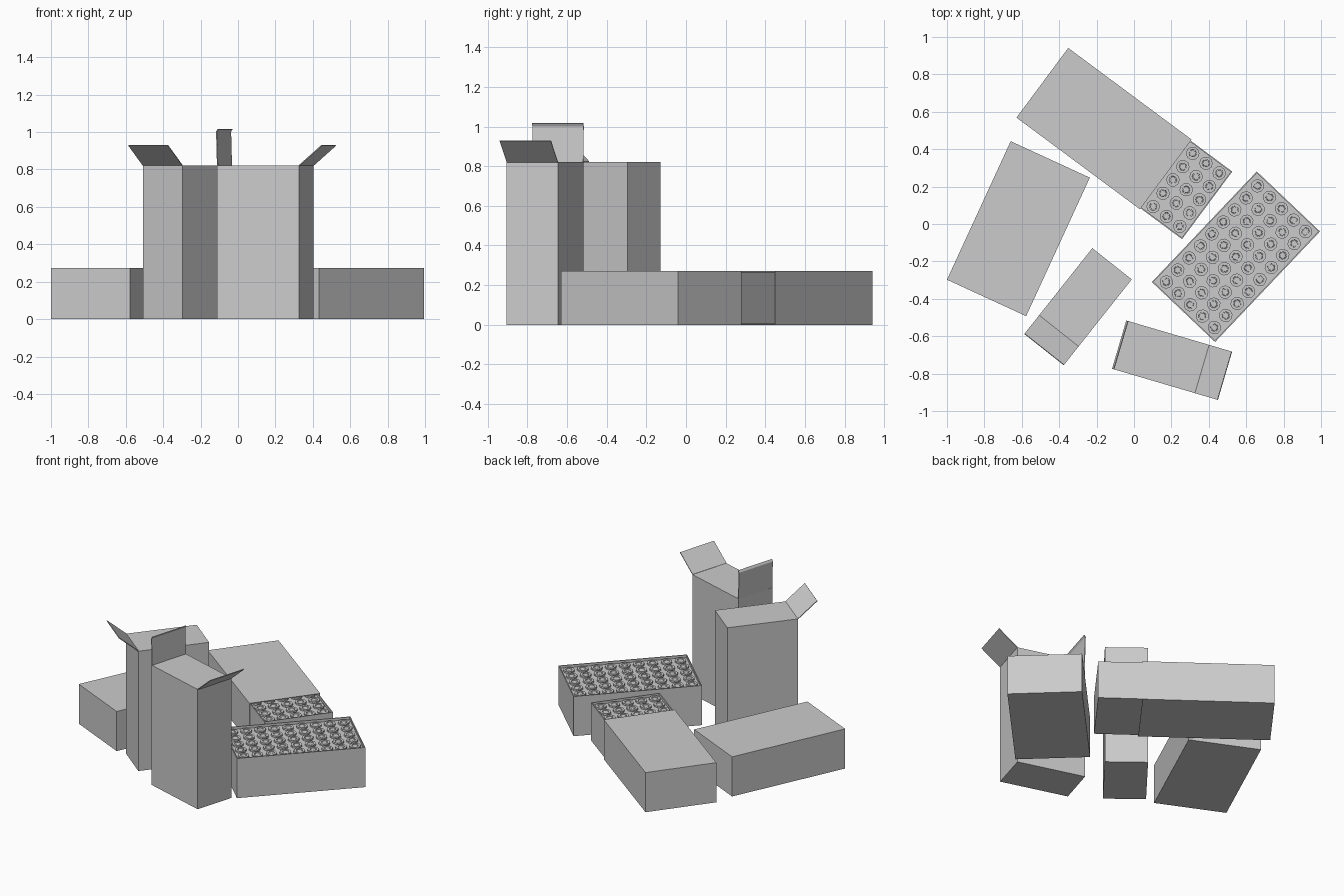
import bpy, bmesh, math
from mathutils import Matrix

if "Cube" in bpy.data.objects:
    bpy.data.objects.remove(bpy.data.objects["Cube"])

L, W, H = 0.815, 0.466, 0.272      # carton length, width, thickness
PITCH = 0.0885                     # spacing of the round heads


def finish(name, bm, place):
    bmesh.ops.recalc_face_normals(bm, faces=bm.faces)
    me = bpy.data.meshes.new(name)
    bm.to_mesh(me)
    bm.free()
    ob = bpy.data.objects.new(name, me)
    bpy.context.collection.objects.link(ob)
    ob.matrix_world = place
    return ob


def at(x, y, deg, z=0.0):
    return Matrix.Translation((x, y, z)) @ Matrix.Rotation(math.radians(deg), 4, 'Z')


def block(size):
    bm = bmesh.new()
    bmesh.ops.create_cube(bm, size=1, matrix=Matrix.Translation((0, 0, size[2] / 2))
                          @ Matrix.Diagonal((*size, 1)))
    return bm


def solidify(ob, t, offset):
    m = ob.modifiers.new("thickness", 'SOLIDIFY')
    m.thickness = t
    m.offset = offset


def carton(name, size, place):
    return finish(name, block(size), place)


# Open tray: recessed top panel filled with a grid of round heads
def tray(name, size, place, recess=0.018, wall=0.009):
    bm = block(size)
    top = max(bm.faces, key=lambda f: f.calc_center_median().z)
    bmesh.ops.inset_region(bm, faces=[top], thickness=wall)
    ext = bmesh.ops.extrude_discrete_faces(bm, faces=[top])['faces']
    bmesh.ops.translate(bm, verts=ext[0].verts, vec=(0, 0, -recess))
    finish(name, bm, place)
    bm = bmesh.new()
    z = size[2] - recess
    for i in range(9):
        for j in range(5):
            head(bm, (i - 4) * PITCH, (j - 2) * PITCH, z)
    finish(name + "_round_heads", bm, place)


# One head: rim, shallow ring groove and raised centre, lathed from a profile
def head(bm, x, y, z, n=10):
    profile = [(0.036, 0), (0.036, 0.012), (0.021, 0.012), (0.020, 0.007),
               (0.017, 0.007), (0.016, 0.010)]
    rings = [[bm.verts.new((x + r * math.cos(2 * math.pi * k / n),
                            y + r * math.sin(2 * math.pi * k / n), z + h))
              for k in range(n)] for r, h in profile]
    for a, b in zip(rings, rings[1:]):
        for k in range(n):
            bm.faces.new((a[k], a[(k + 1) % n], b[(k + 1) % n], b[k]))
    bm.faces.new(rings[-1])


# Folded card flap hinged on one top end edge of a standing carton
def flap(name, place, side, path, width, size):
    bm = bmesh.new()
    rows = [[bm.verts.new((side * (size[0] / 2 + out), s * width / 2, size[2] + up))
             for s in (-1, 1)] for out, up in path]
    for a, b in zip(rows, rows[1:]):
        bm.faces.new((a[0], a[1], b[1], b[0]))
    solidify(finish(name, bm, place), 0.005, 0)


# Closed carton lying flat
carton("closed_carton", (L, W, H), at(-0.618, -0.025, 65.3))

# Uncovered full tray
tray("open_tray", (L, W, H), at(0.545, -0.175, 46.5))

# Sleeve with one open end and its tray pulled partly out
bm = block((0.822, 0.464, H))
end = max(bm.faces, key=lambda f: f.calc_center_median().x)
bmesh.ops.delete(bm, geom=[end], context='FACES_ONLY')
solidify(finish("sleeve", bm, at(-0.16, 0.51, -36.6)), 0.005, -1)
tray("sliding_tray", (0.81, 0.45, 0.260), at(0.066, 0.341, -36.6, 0.006))

# Two standing cartons with opened end flaps
S = (0.459, 0.269, 0.822)
splayed = [(0, 0), (0.125, 0.107)]
upright = [(-0.003, 0), (0.002, 0.18), (-0.006, 0.194)]
left, right = at(-0.26, -0.3925, 51.6), at(0.145, -0.711, -16.4)
carton("standing_carton_left", S, left)
flap("left_carton_flap", left, -1, splayed, S[1], S)
carton("standing_carton_right", S, right)
flap("right_carton_splayed_flap", right, 1, splayed, S[1], S)
flap("right_carton_upright_flap", right, -1, upright, S[1], S)
